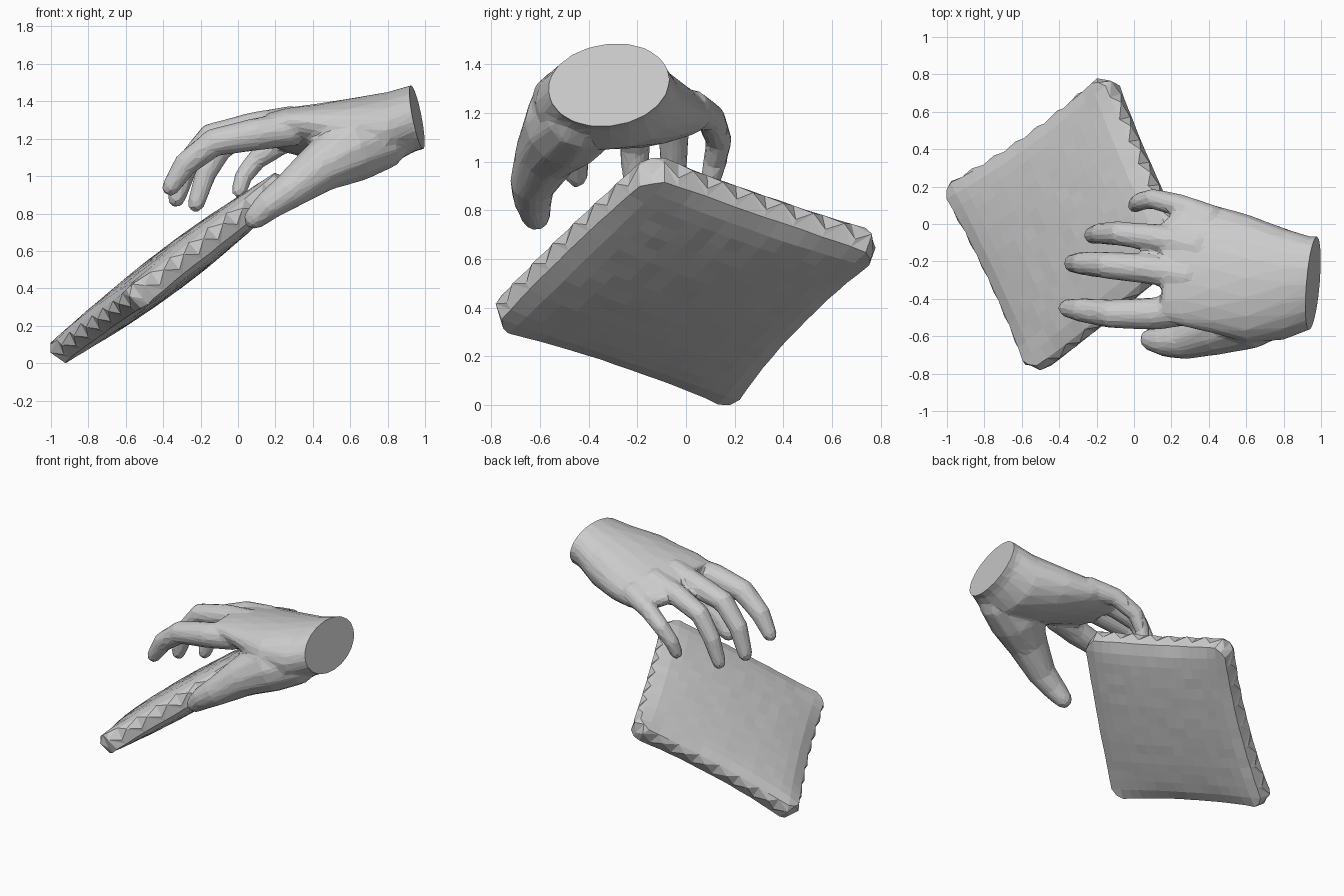
import bpy, bmesh, math, random
from mathutils import Vector

if "Cube" in bpy.data.objects:
    bpy.data.objects.remove(bpy.data.objects["Cube"])
random.seed(4)


def make(name, bm):
    me = bpy.data.meshes.new(name)
    bm.to_mesh(me)
    bm.free()
    ob = bpy.data.objects.new(name, me)
    bpy.context.collection.objects.link(ob)
    return ob


def loft(bm, rings):
    vs = [[bm.verts.new(p) for p in r] for r in rings]
    n = len(vs[0])
    faces = []
    for a, b in zip(vs, vs[1:]):
        for i in range(n):
            j = (i + 1) % n
            faces.append(bm.faces.new((a[i], a[j], b[j], b[i])))
    faces += [bm.faces.new(vs[0]), bm.faces.new(vs[-1])]
    bmesh.ops.recalc_face_normals(bm, faces=faces)


def tube(bm, path, n=12):
    # finger: round rings along the path, domed tip
    pts = [Vector(p[:3]) for p in path]
    rad = [p[3] for p in path]
    end = (pts[-1] - pts[-2]).normalized()
    r = rad[-1]
    pts += [pts[-1] + end * r * 0.55, pts[-1] + end * r * 0.9]
    rad += [r * 0.8, r * 0.4]
    rings = []
    for i, p in enumerate(pts):
        t = (pts[min(i + 1, len(pts) - 1)] - pts[max(i - 1, 0)]).normalized()
        u = t.cross(Vector((0, 1, 0))).normalized()
        v = t.cross(u)
        rings.append([p + rad[i] * (math.cos(a) * u + math.sin(a) * v)
                      for a in (2 * math.pi * k / n for k in range(n))])
    loft(bm, rings)


# hand: palm sections (x, y centre, z centre, y radius, z radius, roll)
bm = bmesh.new()
palm = [(1.06, -.31, 1.335, .24, .17, .07),
        (.94, -.315, 1.31, .25, .18, .07),
        (.80, -.32, 1.25, .30, .20, .02),
        (.60, -.29, 1.235, .345, .18, -.07),
        (.42, -.24, 1.235, .345, .145, -.13),
        (.26, -.22, 1.245, .33, .11, -.15),
        (.15, -.25, 1.255, .26, .075, -.12)]
rings = []
for x, y, z, ry, rz, roll in palm:
    ring = []
    for k in range(20):
        a = 2 * math.pi * k / 20
        dy = ry * math.cos(a)
        ring.append(Vector((x, y + dy, z + rz * math.sin(a) + roll * dy)))
    rings.append(ring)
loft(bm, rings)

# fingers and thumb (x, y, z, radius)
digits = [
    [(.3, -.45, 1.25, .09), (.1, -.48, 1.225, .088), (-.13, -.48, 1.18, .077),
     (-.28, -.46, 1.065, .066), (-.36, -.45, .94, .049)],
    [(.3, -.28, 1.3, .08), (.08, -.24, 1.26, .082), (-.15, -.22, 1.21, .073),
     (-.275, -.21, 1.06, .064), (-.33, -.21, .88, .049)],
    [(.35, -.12, 1.28, .08), (.12, -.075, 1.24, .075), (-.08, -.05, 1.165, .066),
     (-.175, -.05, 1.01, .059), (-.225, -.06, .85, .047)],
    [(.42, .02, 1.22, .08), (.24, .1, 1.18, .062), (.1, .135, 1.09, .056),
     (.03, .12, 1.0, .05), (.005, .1, .92, .043)],
    [(.9, -.38, 1.28, .11), (.78, -.43, 1.2, .16), (.6, -.49, 1.145, .185),
     (.43, -.57, 1.04, .135), (.26, -.63, .91, .096), (.16, -.63, .84, .08),
     (.09, -.617, .775, .062)]]
for d in digits:
    tube(bm, d)
hand = make("hand_raw", bm)

# fuse into one skin, then reduce to low-poly facets
m = hand.modifiers.new("fuse", 'REMESH')
m.mode = 'VOXEL'
m.voxel_size = 0.014
m = hand.modifiers.new("relax", 'SMOOTH')
m.factor = 0.5
m.iterations = 9
m = hand.modifiers.new("facets", 'DECIMATE')
m.ratio = 0.06
dg = bpy.context.evaluated_depsgraph_get()
me = bpy.data.meshes.new_from_object(hand.evaluated_get(dg))
bpy.data.objects.remove(hand)

# flat slanted wrist cut
bm = bmesh.new()
bm.from_mesh(me)
bmesh.ops.bisect_plane(bm, geom=bm.verts[:] + bm.edges[:] + bm.faces[:],
                       plane_co=(.958, -.31, 1.315), plane_no=(1, -.1, .21),
                       clear_outer=True)
bmesh.ops.holes_fill(bm, edges=[e for e in bm.edges if e.is_boundary], sides=0)
bmesh.ops.recalc_face_normals(bm, faces=bm.faces)
for f in bm.faces:
    f.smooth = False
make("hand", bm)

# cushion: bilinear pillow between four blunt corners with a ragged rim
A, B = Vector((-1.025, .2, .03)), Vector((-.13, .83, .685))
C, D = Vector((-.54, -.825, .375)), Vector((.29, -.15, 1.025))
normal = Vector((-.61, 0, .79))
N = 16


def spot(s, t, h):
    # each side bows in or out by its own amount
    ks = .02 if s > 0 else .05
    kt = -.025 if t > 0 else .08
    s0, t0 = s * (1 - ks * (1 - t * t)), t * (1 - kt * (1 - s * s))
    c = max(0, min(abs(s), abs(t)) - .85) / .15  # round the corners off
    a, b = (s0 * (1 - .07 * c) + 1) / 2, (t0 * (1 - .07 * c) + 1) / 2
    return (A.lerp(B, a)).lerp(C.lerp(D, a), b) + normal * h


bm = bmesh.new()
layers = []
for side in (1, -1):
    grid = []
    for i in range(N + 1):
        row = []
        for j in range(N + 1):
            s, t = 2 * i / N - 1, 2 * j / N - 1
            puff = ((1 - s * s) * (1 - t * t)) ** .5
            h = .056 + .057 * puff + .012 * (s * t) ** 4 + random.uniform(-.002, .002)
            row.append(bm.verts.new(spot(s * .965, t * .965, side * h)))
        grid.append(row)
    for i in range(N):
        for j in range(N):
            bm.faces.new((grid[i][j], grid[i + 1][j], grid[i + 1][j + 1], grid[i][j + 1]))
    layers.append(grid)

# zigzag rim joining both faces
loop = ([(i, 0) for i in range(N)] + [(N, j) for j in range(N)] +
        [(i, N) for i in range(N, 0, -1)] + [(0, j) for j in range(N, 0, -1)])
mid = []
for k, (i, j) in enumerate(loop):
    z = 1 if k % 2 else -1
    g = 1.0 + .012 * z
    mid.append(bm.verts.new(spot((2 * i / N - 1) * g, (2 * j / N - 1) * g, .025 * z)))
for k in range(len(loop)):
    n = (k + 1) % len(loop)
    for grid in layers:
        p, q = grid[loop[k][0]][loop[k][1]], grid[loop[n][0]][loop[n][1]]
        if k % 2:
            bm.faces.new((p, q, mid[k]))
            bm.faces.new((q, mid[n], mid[k]))
        else:
            bm.faces.new((p, q, mid[n]))
            bm.faces.new((p, mid[n], mid[k]))
bmesh.ops.recalc_face_normals(bm, faces=bm.faces)
low = min(v.co.z for v in bm.verts)
bmesh.ops.translate(bm, verts=bm.verts, vec=(0, 0, -low))
make("cushion", bm)
